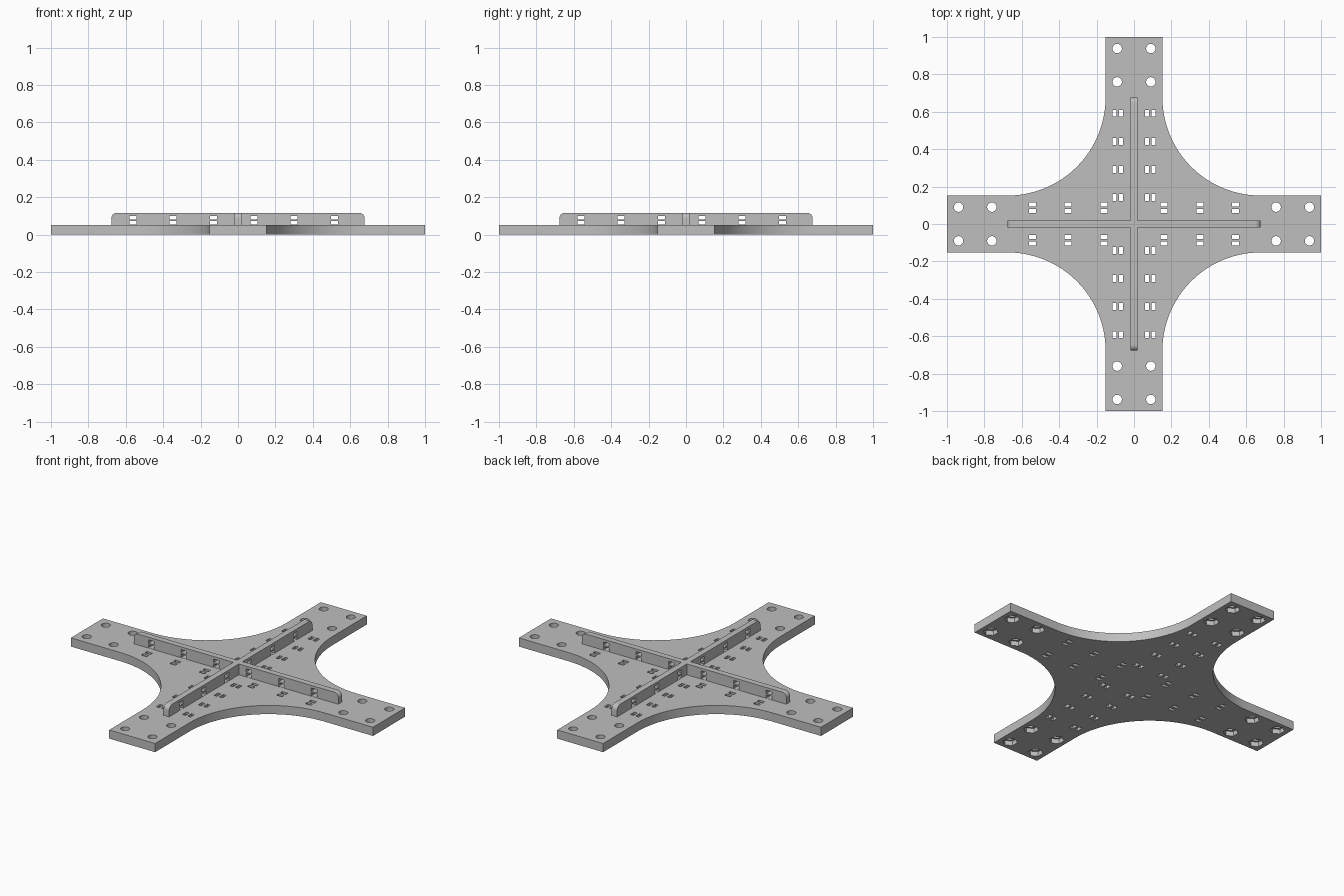
import bpy, bmesh
from math import cos, sin, pi, radians
from mathutils import Matrix

cube = bpy.data.objects.get("Cube")
if cube:
    bpy.data.objects.remove(cube)

PLATE_H, TOP, ARM, FILLET = 0.052, 0.117, 0.152, 0.525
RIB_END, RIB_HALF, ROUND = 0.677, 0.018, 0.03

grey = bpy.data.materials.new("Plain grey")
grey.use_nodes = True
colour = (0.52, 0.52, 0.52, 1)
grey.diffuse_color = colour
grey.node_tree.nodes["Principled BSDF"].inputs["Base Color"].default_value = colour


def new_object(name, bm):
    bmesh.ops.recalc_face_normals(bm, faces=bm.faces)
    mesh = bpy.data.meshes.new(name)
    bm.to_mesh(mesh)
    bm.free()
    mesh.materials.append(grey)
    obj = bpy.data.objects.new(name, mesh)
    bpy.context.collection.objects.link(obj)
    return obj


def prism(name, points, direction):
    """Extrude a closed outline along a direction."""
    bm = bmesh.new()
    face = bm.faces.new([bm.verts.new(p) for p in points])
    moved = bmesh.ops.extrude_face_region(bm, geom=[face])["geom"]
    bmesh.ops.translate(bm, vec=direction,
                        verts=[v for v in moved if isinstance(v, bmesh.types.BMVert)])
    return new_object(name, bm)


def add_box(bm, centre, size):
    bmesh.ops.create_cube(bm, size=1, matrix=Matrix.Translation(centre)
                          @ Matrix.Diagonal((*size, 1)))


def add_drum(bm, x, y, z, radius, depth, sides):
    bmesh.ops.create_cone(bm, cap_ends=True, segments=sides, radius1=radius,
                          radius2=radius, depth=depth,
                          matrix=Matrix.Translation((x, y, z)))


def boolean(obj, tool, operation="DIFFERENCE"):
    tool.hide_render = True
    mod = obj.modifiers.new("Boolean", "BOOLEAN")
    mod.operation, mod.solver, mod.object = operation, "EXACT", tool
    bpy.context.view_layer.objects.active = obj
    bpy.ops.object.modifier_apply(modifier=mod.name)
    bpy.data.objects.remove(tool)


# Cross-shaped plate with concave arcs between the arms
outline = []
for quarter in range(4):
    turn = Matrix.Rotation(quarter * pi / 2, 3, "Z")
    c = ARM + FILLET
    corner = [(1, ARM)]
    for i in range(33):
        a = 1.5 * pi - i * pi / 64
        corner.append((c + FILLET * cos(a), c + FILLET * sin(a)))
    corner.append((ARM, 1))
    outline += [turn @ Matrix.Translation((x, y, 0)).translation for x, y in corner]
plate = prism("cross_plate", outline, (0, 0, PLATE_H))

# Bolt holes, nut pockets underneath and paired tie slots
holes, pockets, slots = bmesh.new(), bmesh.new(), bmesh.new()
for side in (-1, 1):
    for end in (-1, 1):
        for along in (0.76, 0.938):
            for x, y in ((side * 0.09, end * along), (end * along, side * 0.09)):
                add_drum(holes, x, y, 0.03, 0.025, 0.2, 32)
                add_drum(pockets, x, y, 0, 0.041, 0.056, 6)
        for across in (0.069, 0.104):
            for along in (0.142, 0.292, 0.442, 0.592):
                add_box(slots, (side * across, end * along, 0.03), (0.02, 0.037, 0.2))
            for along in (0.16, 0.353, 0.543):
                add_box(slots, (end * along, side * across, 0.03), (0.037, 0.02, 0.2))
for name, bm in (("holes", holes), ("pockets", pockets), ("slots", slots)):
    boolean(plate, new_object(name, bm))


# Upright stiffening ribs with rounded ends and paired tie slots
def make_rib(name, angle):
    c = RIB_END - ROUND
    profile = [(RIB_END, PLATE_H - 0.01)]
    for i in range(9):
        a = i * pi / 16
        profile.append((c + ROUND * cos(a), TOP - ROUND + ROUND * sin(a)))
    profile += [(-x, z) for x, z in reversed(profile)]
    rib = prism(name, [(x, -RIB_HALF, z) for x, z in profile], (0, 2 * RIB_HALF, 0))
    bm = bmesh.new()
    for i in range(6):
        for z in (0.063, 0.091):
            add_box(bm, (-0.562 + i * 0.2155, 0, z), (0.037, 0.2, 0.02))
    boolean(rib, new_object("rib_slots", bm))
    rib.data.transform(Matrix.Rotation(angle, 4, "Z"))
    return rib


ribs = make_rib("cross_ribs", 0)
boolean(ribs, make_rib("lengthwise_rib", pi / 2), "UNION")

# Smooth the arcs and keep edges crisp
for obj in (plate, ribs):
    bpy.ops.object.select_all(action="DESELECT")
    obj.select_set(True)
    bpy.context.view_layer.objects.active = obj
    bpy.ops.object.shade_smooth_by_angle(angle=radians(30))
